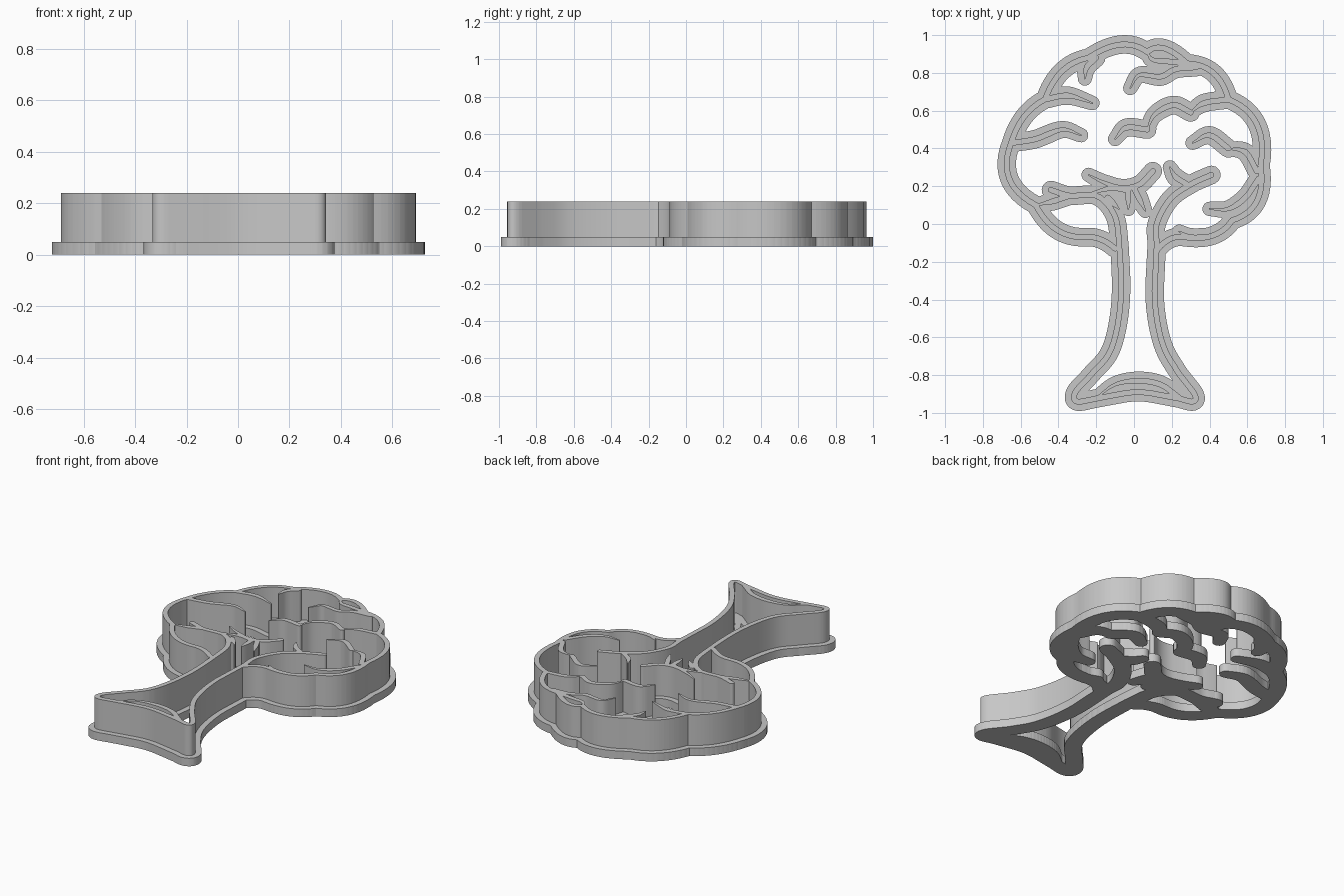
import bpy, bmesh, math
from mathutils import Vector
from mathutils.geometry import delaunay_2d_cdt
from mathutils.kdtree import KDTree

cube = bpy.data.objects.get("Cube")
if cube:
    bpy.data.objects.remove(cube)

FLANGE_TOP, WALL_TOP = 0.05, 0.24
WALL_R, TIP_R, RIM = 0.015, 0.004, 0.034

grey = bpy.data.materials.new("plain grey")
grey.use_nodes = True
colour = (0.57, 0.57, 0.57, 1)
grey.diffuse_color = colour
grey.node_tree.nodes["Principled BSDF"].inputs["Base Color"].default_value = colour

# Crown outline: lobes as cusp, middle, cusp, ... (hundredths of a unit)
crown = [(-10, -13), (-18, -8), (-26, -7), (-41, -3), (-52, 10), (-66, 24),
         (-65, 43), (-58, 57), (-47, 66), (-38, 81), (-24, 88), (-7, 95),
         (7, 91), (16, 93), (28, 85), (42, 80), (50, 66), (65, 53), (67, 31),
         (65, 12), (52, 2), (42, -6), (27, -7), (19, -8), (12, -14)]

# Trunk: from the left bough down around the foot and up to the right bough
trunk = [(-44, 18), (-34, 15), (-20, 15), (-11, 6), (-8, -8), (-7, -40),
         (-12, -66), (-23, -80), (-31, -89), (-30, -94), (-18, -92), (2, -89),
         (22, -92), (31, -94), (32, -90), (23, -78), (15, -63), (11, -40),
         (12, -12), (12, 0), (19, 13), (30, 21), (41, 26)]

# Foliage and bark lines; each begins at its free, tapered tip
details = [
    [(-26, 77), (-25, 83), (-20, 88)],
    [(-22, 64), (-35, 68), (-47, 66)],
    [(-28, 47), (-38, 50), (-52, 45), (-64, 43)],
    [(-2, 72), (3, 79), (14, 78), (22, 82), (33, 83)],
    [(7, 91), (10, 87), (19, 86), (28, 85)],
    [(-10, 45), (-4, 51), (7, 50)],
    [(7, 50), (11, 58), (21, 63), (30, 59)],
    [(30, 59), (37, 64), (50, 66)],
    [(31, 43), (40, 47), (50, 40)],
    [(50, 40), (59, 38), (65, 28)],
    [(40, 8), (50, 8), (59, 14), (66, 24)],
    [(24, -4), (30, -7), (38, -7)],
]
boughs = [
    [(-52, 10), (-43, 12), (-34, 15)],
    [(-24, 26), (-16, 22), (-6, 19), (3, 21), (10, 28)],
    [(19, 30), (22, 25), (28, 21)],
    [(-3, 8), (-3, 18)],
    [(6, 7), (3, 13), (0, 19)],
    [(-24, 16), (-12, 19), (-4, 18)],
    [(-8, 8), (-14, 14)],
    [(-20, -92), (-10, -85), (2, -83), (14, -85), (24, -92)],
]


def units(points):
    return [Vector(p) / 100 for p in points]


def spline(points, steps=6):
    """Smooth path through all the points."""
    p = units(points)
    p = [2 * p[0] - p[1]] + p + [2 * p[-1] - p[-2]]
    path = []
    for a, b, c, d in zip(p, p[1:], p[2:], p[3:]):
        for i in range(steps):
            t = i / steps
            path.append(b + (c - a) * t / 2 + (2 * a - 5 * b + 4 * c - d) * t**2 / 2
                        + (3 * b - a - 3 * c + d) * t**3 / 2)
    return path + [p[-2]]


def lobes(points, steps=12):
    """Chain of bulging arcs meeting at cusps."""
    p = units(points)
    path = []
    for a, m, b in zip(p[::2], p[1::2], p[2::2]):
        for i in range(steps):
            t = i / steps
            path.append(a * (1 - t) * (1 - 2 * t) + m * 4 * t * (1 - t) + b * t * (2 * t - 1))
    return path + [p[-1]]


def capsule(a, b, ra, rb, sides=7):
    """Round-ended outline around one path segment."""
    turn = math.atan2(b.y - a.y, b.x - a.x)
    ring = []
    for centre, r, start in ((b, rb, turn - math.pi / 2), (a, ra, turn + math.pi / 2)):
        for i in range(sides + 1):
            ang = start + math.pi * i / sides
            ring.append(centre + Vector((math.cos(ang), math.sin(ang))) * r)
    return ring


def stroke(path, tips, grow):
    """Capsules along a path, thinning at the free tip."""
    n = len(path) - 1
    radii = []
    for i in range(n + 1):
        fade = min([1] + [abs(i - n * e) / n * 2 for e in tips])
        radii.append(TIP_R + (WALL_R - TIP_R) * fade + grow)
    return [capsule(path[i], path[i + 1], radii[i], radii[i + 1]) for i in range(n)]


def contains(ring, point):
    """Whether a convex outline holds the point."""
    return all((q - p).cross(point - p) > -1e-6 for p, q in zip(ring, ring[1:] + ring[:1]))


def plate(name, grow, low, high):
    """Merge all strokes into one flat region and extrude it."""
    rings = stroke(lobes(crown), (), grow) + stroke(spline(trunk), (), grow)
    for line in details + boughs:
        rings += stroke(spline(line), (0,), grow)
    points, edges = [], []
    near = KDTree(len(rings))
    for k, ring in enumerate(rings):
        first, n = len(points), len(ring)
        edges += [(first + i, first + (i + 1) % n) for i in range(n)]
        points += ring
        near.insert((sum(ring, Vector((0, 0))) / n).to_3d(), k)
    near.balance()
    verts, _, tris, _, _, _ = delaunay_2d_cdt(points, edges, [], 0, 1e-5)

    # Keep only the triangles covered by some stroke
    bm = bmesh.new()
    bv = [bm.verts.new((v.x, v.y, low)) for v in verts]
    for tri in tris:
        mid = sum((verts[i] for i in tri), Vector((0, 0))) / 3
        if any(contains(rings[k], mid) for _, k, _ in near.find_range(mid.to_3d(), 0.1)):
            bm.faces.new([bv[i] for i in tri])
    loose = [v for v in bm.verts if not v.link_faces]
    bmesh.ops.delete(bm, geom=loose, context='VERTS')
    bmesh.ops.remove_doubles(bm, verts=bm.verts[:], dist=0.0006)
    bmesh.ops.dissolve_limit(bm, angle_limit=math.radians(2), verts=bm.verts[:], edges=bm.edges[:])
    top = bmesh.ops.extrude_face_region(bm, geom=bm.faces[:], use_keep_orig=True)["geom"]
    bmesh.ops.translate(bm, vec=(0, 0, high - low),
                        verts=[g for g in top if isinstance(g, bmesh.types.BMVert)])
    bmesh.ops.recalc_face_normals(bm, faces=bm.faces[:])

    mesh = bpy.data.meshes.new(name)
    bm.to_mesh(mesh)
    bm.free()
    mesh.materials.append(grey)
    obj = bpy.data.objects.new(name, mesh)
    bpy.context.collection.objects.link(obj)
    bpy.ops.object.select_all(action='DESELECT')
    obj.select_set(True)
    bpy.context.view_layer.objects.active = obj
    bpy.ops.object.shade_smooth_by_angle(angle=math.radians(30))


plate("base_flange", RIM, 0, FLANGE_TOP)
plate("cutting_wall", 0, FLANGE_TOP, WALL_TOP)
